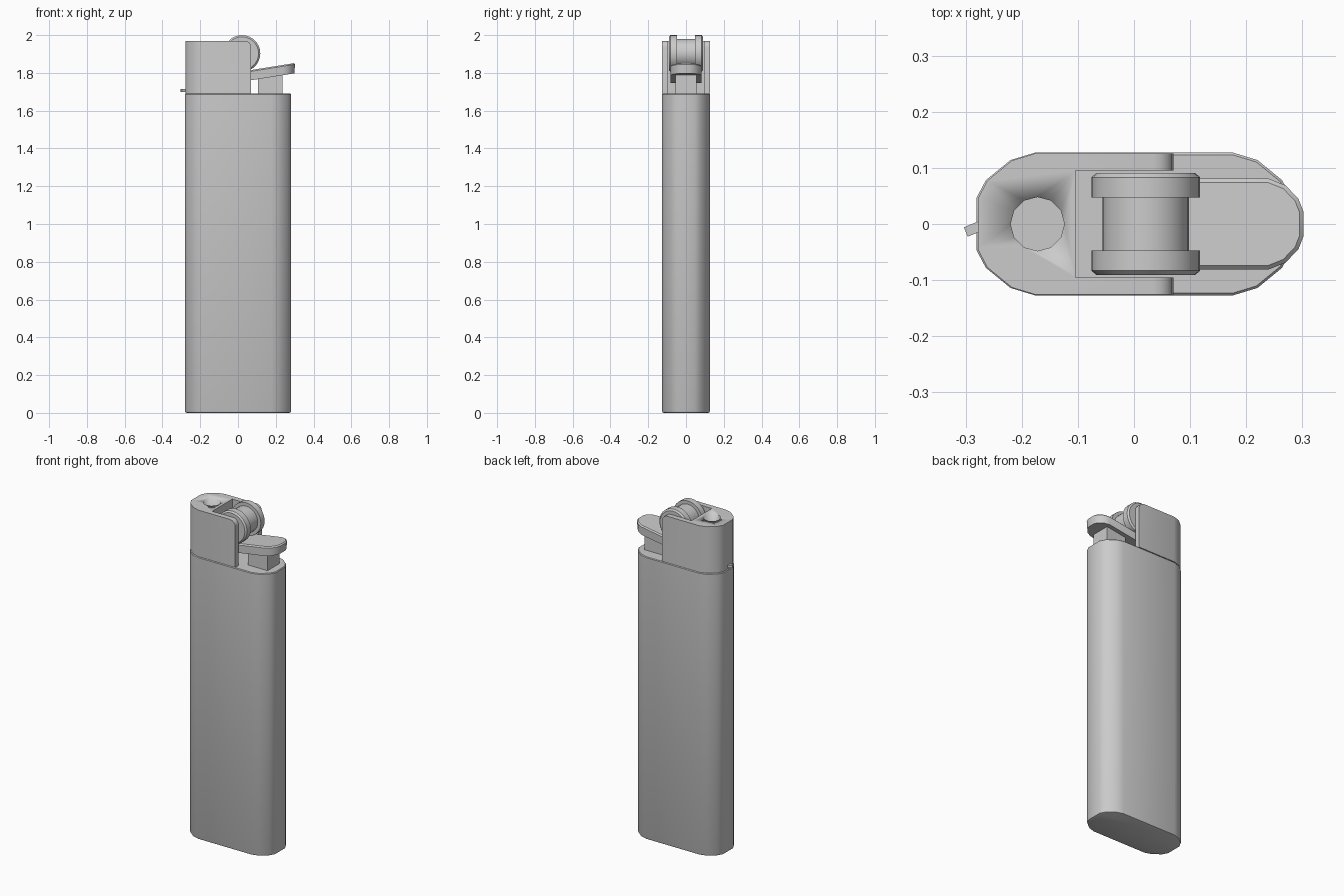
import bpy, bmesh, math
from mathutils import Matrix, Vector

if "Cube" in bpy.data.objects:
    bpy.data.objects.remove(bpy.data.objects["Cube"])


def finish(bm, name, angle=38):
    bmesh.ops.recalc_face_normals(bm, faces=bm.faces)
    mesh = bpy.data.meshes.new(name)
    bm.to_mesh(mesh)
    bm.free()
    ob = bpy.data.objects.new(name, mesh)
    bpy.context.collection.objects.link(ob)
    bpy.ops.object.select_all(action='DESELECT')
    ob.select_set(True)
    bpy.context.view_layer.objects.active = ob
    bpy.ops.object.shade_smooth_by_angle(angle=math.radians(angle))
    return ob


def prism(outline, z0, z1):
    """Extrude a plan outline from z0 to z1."""
    bm = bmesh.new()
    face = bm.faces.new([bm.verts.new((x, y, z0)) for x, y in outline])
    up = bmesh.ops.extrude_face_region(bm, geom=[face])['geom']
    for v in up:
        if isinstance(v, bmesh.types.BMVert):
            v.co.z = z1
    return bm


def bevel(bm, test, width, segments=1):
    edges = [e for e in bm.edges if test(*[v.co for v in e.verts])]
    bmesh.ops.bevel(bm, geom=edges, offset=width, segments=segments,
                    affect='EDGES', profile=0.5)


def at_z(z):
    return lambda a, b: abs(a.z - z) < 1e-4 and abs(b.z - z) < 1e-4


def mirror_y(points):
    return points + [(x, -y) for x, y in reversed(points)]


# Rounded end shared by the tank and the hood
END = [(0.177, 0.127), (0.22, 0.114), (0.264, 0.078), (0.281, 0.046)]
left = [(-x, y) for x, y in END]

# Fuel tank
bm = prism(mirror_y(left[::-1] + END), 0, 1.69)
bevel(bm, at_z(0), 0.01, 2)
bevel(bm, at_z(1.69), 0.004)
finish(bm, "tank")

# Metal hood with an open slot for the wheel
half = [(x * 0.99, y * 0.992) for x, y in left]
outer = half[::-1][::-1]
plan = [(-0.104, 0.095), (0.07, 0.095), (0.07, 0.126)] + outer
bm = prism(mirror_y(plan), 1.692, 1.97)
bevel(bm, lambda a, b: at_z(1.97)(a, b) and a.x > 0.069 and b.x > 0.069, 0.035, 4)
hood = finish(bm, "hood")

# Flame hole in the hood
bm = bmesh.new()
bmesh.ops.create_cone(bm, cap_ends=True, segments=12, radius1=0.048, radius2=0.048,
                      depth=0.3, matrix=Matrix.Translation((-0.172, 0, 2.0)))
cutter = finish(bm, "flame_hole_cutter")
cutter.hide_render = True
mod = hood.modifiers.new("flame_hole", 'BOOLEAN')
mod.operation, mod.object, mod.solver = 'DIFFERENCE', cutter, 'EXACT'
bpy.context.view_layer.objects.active = hood
bpy.ops.object.modifier_apply(modifier=mod.name)
bpy.data.objects.remove(cutter)

# Spark wheel: two chamfered rims around a narrower core, turned about y
profile = [(-0.091, 0.0), (-0.091, 0.088), (-0.083, 0.097), (-0.047, 0.097), (-0.047, 0.077)]
profile += [(-y, r) for y, r in reversed(profile)]
bm = bmesh.new()
verts = [bm.verts.new((r, y, 0)) for y, r in profile]
edges = [bm.edges.new(p) for p in zip(verts, verts[1:])]
bmesh.ops.spin(bm, geom=verts + edges, cent=(0, 0, 0), axis=(0, 1, 0),
               angle=math.tau, steps=28, use_merge=True)
bmesh.ops.remove_doubles(bm, verts=bm.verts, dist=1e-5)
bmesh.ops.translate(bm, verts=bm.verts, vec=(0.021, 0, 1.903))
finish(bm, "spark_wheel")

# Thumb lever: rounded plate tilted up towards its free end
tip = [(-0.02, 0.081), (0.24, 0.081), (0.27, 0.069), (0.293, 0.045), (0.302, 0.022)]
bm = prism(mirror_y(tip), -0.027, 0.027)
bevel(bm, at_z(0.027), 0.007)
for v in bm.verts:
    v.co.x -= 0.004 * (v.co.z < 0)
    v.co.z += 1.777 + 0.16 * v.co.x
finish(bm, "thumb_lever")

# Stem under the lever
bm = prism([(0.105, -0.056), (0.235, -0.056), (0.235, 0.056), (0.105, 0.056)], 1.685, 1.80)
finish(bm, "lever_stem")

# Flame adjustment tab
bm = prism([(-0.03, -0.009), (0.03, -0.009), (0.03, 0.009), (-0.03, 0.009)], 1.70, 1.715)
bmesh.ops.rotate(bm, verts=bm.verts, cent=(0, 0, 0), matrix=Matrix.Rotation(math.radians(22), 3, 'Z'))
bmesh.ops.translate(bm, verts=bm.verts, vec=Vector((-0.272, -0.003, 0)))
finish(bm, "flame_adjuster")
